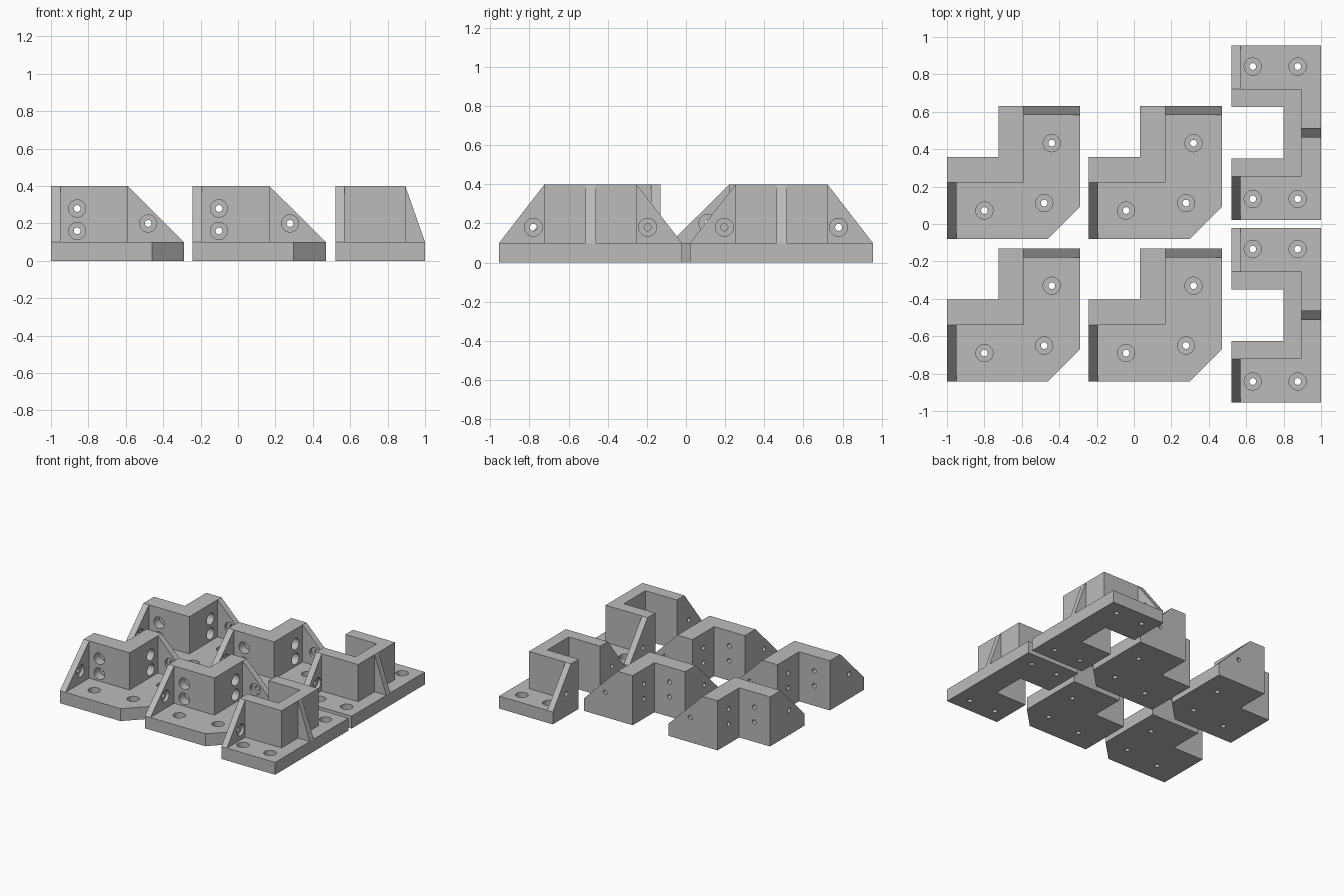
import bpy, bmesh, math
from mathutils import Vector

if "Cube" in bpy.data.objects:
    bpy.data.objects.remove(bpy.data.objects["Cube"], do_unlink=True)

grey = bpy.data.materials.new("matte_grey")
grey.use_nodes = True
GREY = (0.5, 0.5, 0.5, 1)
grey.diffuse_color = GREY
grey.node_tree.nodes["Principled BSDF"].inputs["Base Color"].default_value = GREY

BASE, TOP, RIB = 0.1, 0.4, 0.05      # plate height, wall height, gusset thickness
X, Y, Z = Vector((1, 0, 0)), Vector((0, 1, 0)), Vector((0, 0, 1))


def finish(bm, name):
    bmesh.ops.recalc_face_normals(bm, faces=bm.faces)
    mesh = bpy.data.meshes.new(name)
    bm.to_mesh(mesh)
    bm.free()
    mesh.materials.append(grey)
    obj = bpy.data.objects.new(name, mesh)
    bpy.context.collection.objects.link(obj)
    return obj


def prism(name, points, depth):
    """Extrude a flat polygon along a vector."""
    bm = bmesh.new()
    face = bm.faces.new([bm.verts.new(p) for p in points])
    new = bmesh.ops.extrude_face_region(bm, geom=[face])["geom"]
    verts = [v for v in new if isinstance(v, bmesh.types.BMVert)]
    bmesh.ops.translate(bm, vec=depth, verts=verts)
    return finish(bm, name)


def slab(name, outline, height):
    return prism(name, [(x, y, 0) for x, y in outline], Z * height)


def gusset(name, foot, run, thick):
    """Sloping web rising from the plate to the wall top, standing at foot."""
    foot = Vector(foot)
    profile = [foot, foot + run, foot + run + Z * BASE, foot + Z * TOP]
    return prism(name, profile, thick)


def hole_cutters(holes, segments=32):
    """Counterbored screw holes: (centre, opening direction, bore depth, length)."""
    bm = bmesh.new()
    for centre, axis, depth, length in holes:
        turn = axis.to_track_quat('Z', 'Y')
        rings = []
        for r, h in ((0.046, 0.02), (0.046, -depth), (0.018, -depth), (0.018, -length)):
            ring = []
            for i in range(segments):
                a = math.tau * i / segments
                p = turn @ Vector((r * math.cos(a), r * math.sin(a), h))
                ring.append(bm.verts.new(Vector(centre) + p))
            rings.append(ring)
        for a, b in zip(rings, rings[1:]):
            for i in range(segments):
                j = (i + 1) % segments
                bm.faces.new((a[i], a[j], b[j], b[i]))
        bm.faces.new(rings[0])
        bm.faces.new(rings[-1])
    return finish(bm, "screw_hole_cutters")


def fuse(name, plate, parts, cutters):
    """Union the parts, cut the holes and return one clean mesh."""
    for tool, op in [(p, 'UNION') for p in parts] + [(cutters, 'DIFFERENCE')]:
        mod = plate.modifiers.new(tool.name, 'BOOLEAN')
        mod.operation, mod.object, mod.solver = op, tool, 'EXACT'
        tool.hide_render = True
    graph = bpy.context.evaluated_depsgraph_get()
    mesh = bpy.data.meshes.new_from_object(plate.evaluated_get(graph))
    mesh.name = name
    for obj in [plate, cutters] + parts:
        bpy.data.objects.remove(obj, do_unlink=True)
    bm = bmesh.new()
    bm.from_mesh(mesh)
    bmesh.ops.remove_doubles(bm, verts=bm.verts, dist=0.0001)
    bmesh.ops.dissolve_limit(bm, angle_limit=0.01, verts=bm.verts, edges=bm.edges)
    bm.to_mesh(mesh)
    bm.free()
    mesh.materials.clear()
    mesh.materials.append(grey)
    return mesh


def place(name, mesh, x, y):
    obj = bpy.data.objects.new(name, mesh)
    obj.location = (x, y, 0)
    bpy.context.collection.objects.link(obj)
    return obj


# Corner bracket: symmetric about its diagonal, origin at the notched corner
SIZE, NOTCH, WALL, CUT = 0.712, 0.275, 0.41, 0.54


def swap(v):
    return Vector((-v[1], -v[0], v[2]))


corner_plate = slab("corner_plate", [
    (0, -NOTCH), (NOTCH, -NOTCH), (NOTCH, 0), (SIZE, 0),
    (SIZE, -CUT), (CUT, -SIZE), (0, -SIZE)], BASE)
corner_wall = slab("corner_wall", [
    (0, -NOTCH), (NOTCH, -NOTCH), (NOTCH, 0),
    (WALL, 0), (WALL, -WALL), (0, -WALL)], TOP)
run = SIZE - WALL
corner_gussets = [
    gusset("back_gusset", (WALL, 0, 0), X * run, -Y * RIB),
    gusset("side_gusset", (0, -WALL, 0), -Y * run, X * RIB)]

holes = [((0.52, -0.52, BASE), Z, 0.05, 0.12)]
one_side = [((0.2, -0.56, BASE), Z, 0.05, 0.12),
            ((0.52, -RIB, 0.2), -Y, 0.025, 0.07)]
one_side += [((0.14, -WALL, z), -Y, 0.07, 0.16) for z in (0.16, 0.28)]
holes += one_side + [(swap(c), swap(d), b, n) for c, d, b, n in one_side]
corner_mesh = fuse("corner_bracket", corner_plate,
                   [corner_wall] + corner_gussets, hole_cutters(holes))

for row, y in (("front", -0.13), ("back", 0.632)):
    for column, x in (("outer", -1), ("middle", -0.242)):
        place(f"{row}_{column}_corner_bracket", corner_mesh, x, y)

# Channel bracket: symmetric front to back, origin at the middle of its open side
DEPTH, HALF, SLOT, IN_X, OUT_X, WALL_Y = 0.48, 0.467, 0.137, 0.28, 0.375, 0.235


def channel(name, x, y, height):
    return slab(name, [(0, -y), (x, -y), (x, y), (0, y), (0, SLOT),
                       (IN_X, SLOT), (IN_X, -SLOT), (0, -SLOT)], height)


channel_plate = channel("channel_plate", DEPTH, HALF, BASE)
channel_parts = [
    channel("channel_wall", OUT_X, WALL_Y, TOP),
    gusset("centre_rib", (OUT_X, -RIB / 2, 0), X * (DEPTH - OUT_X), Y * RIB)]
holes = []
for s in (-1, 1):
    channel_parts.append(gusset("end_gusset", (0, s * WALL_Y, 0),
                                Y * s * (HALF - WALL_Y), X * RIB))
    holes.append(((RIB, s * 0.292, 0.18), X, 0.025, 0.07))
    holes += [((x, s * 0.354, BASE), Z, 0.05, 0.12) for x in (0.115, 0.355)]
channel_mesh = fuse("channel_bracket", channel_plate, channel_parts, hole_cutters(holes))

for row, y in (("front", -0.488), ("back", 0.488)):
    place(f"{row}_channel_bracket", channel_mesh, 0.52, y)
